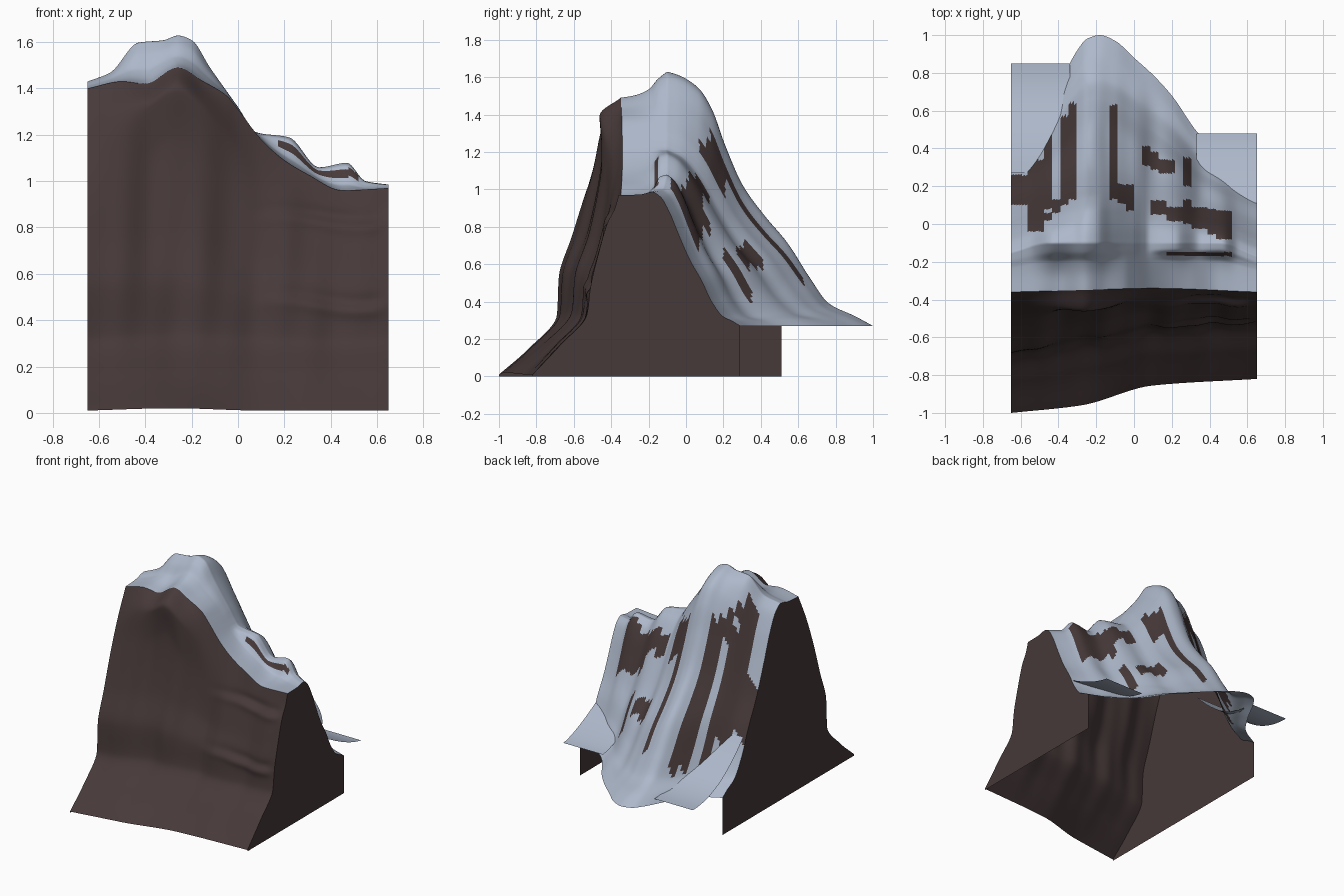
import bpy, bmesh, math

if "Cube" in bpy.data.objects:
    bpy.data.objects.remove(bpy.data.objects["Cube"])

W, NX = 0.65, 90


def material(name, rgb):
    m = bpy.data.materials.new(name)
    m.diffuse_color = (*rgb, 1)
    m.use_nodes = True
    m.node_tree.nodes["Principled BSDF"].inputs["Base Color"].default_value = m.diffuse_color
    return m


ROCK = material("dark rock", (0.063, 0.041, 0.041))
SNOW = material("blue snow", (0.42, 0.48, 0.59))


def curve(keys, t):
    """Smooth interpolation through (t, value) keys, without overshoot."""
    t = min(max(t, keys[0][0]), keys[-1][0])
    i = next(k for k in range(len(keys) - 1) if t <= keys[k + 1][0])

    def seg(k):
        return (keys[k + 1][1] - keys[k][1]) / (keys[k + 1][0] - keys[k][0])

    def slope(k):
        if k == 0 or k == len(keys) - 1:
            return seg(min(k, len(keys) - 2))
        a, b = seg(k - 1), seg(k)
        return 0 if a * b <= 0 else 2 * a * b / (a + b)
    (t0, a), (t1, b) = keys[i], keys[i + 1]
    h = t1 - t0
    u = (t - t0) / h
    return ((2*u**3 - 3*u*u + 1) * a + (u**3 - 2*u*u + u) * h * slope(i)
            + (3*u*u - 2*u**3) * b + (u**3 - u*u) * h * slope(i + 1))


# Outlines across the width
EDGE = [(-.65, 1.40), (-.5, 1.43), (-.4, 1.42), (-.26, 1.49), (-.15, 1.43), (-.05, 1.37), (0, 1.31),
        (.1, 1.18), (.2, 1.09), (.3, 1.03), (.45, .96), (.65, .97)]
RIDGE = [(-.65, 1.43), (-.55, 1.47), (-.43, 1.60), (-.32, 1.61), (-.26, 1.63), (-.2, 1.61), (-.12, 1.49),
         (0, 1.32), (.08, 1.21), (.22, 1.19), (.35, 1.06), (.47, 1.08), (.55, 1.0), (.65, .985)]
RIDGE_Y = [(-.65, -.15), (-.45, -.10), (.45, -.10), (.65, -.17)]
FOOT = [(-.65, .51), (-.5, .60), (-.4, .74), (-.3, .92), (-.25, .98), (-.18, 1.0), (-.1, .97), (0, .88),
        (.1, .79), (.2, .68), (.35, .47), (.5, .35), (.65, .29)]
# Falling profiles of the snow at the sides and under the peak
FALL = [(0, 1), (.08, .96), (.17, .86), (.28, .69), (.41, .5), (.55, .34), (.67, .18), (.8, .07), (.91, .035), (1, 0)]
FALL_PEAK = [(0, 1), (.06, .985), (.155, .935), (.22, .85), (.28, .715), (.37, .545), (.48, .42), (.59, .316),
             (.7, .18), (.79, .085), (.91, .04), (1, 0)]
# Rise from the cliff top to the ridge, on the low shoulder and under the peak
RISE = [(0, 0), (.35, .06), (.6, .18), (.72, .45), (.85, .9), (1, 1)]
RISE_PEAK = [(0, 0), (.3, .09), (.6, .32), (.8, .72), (1, 1)]
# Cliff sections from base to top: x, then (y, z) pairs
SECTIONS = [
    (-.65, [(-1, .01), (-.84, .15), (-.69, .33), (-.68, .53), (-.61, .75), (-.53, 1.0), (-.45, 1.21), (-.36, 1.40)]),
    (-.28, [(-.96, .02), (-.78, .17), (-.62, .35), (-.60, .55), (-.52, .80), (-.45, 1.2), (-.46, 1.39), (-.35, 1.49)]),
    (.1, [(-.855, .01), (-.70, .17), (-.56, .33), (-.54, .48), (-.47, .66), (-.43, .83), (-.39, 1.0), (-.34, 1.18)]),
    (.65, [(-.82, .01), (-.67, .17), (-.53, .33), (-.51, .48), (-.47, .65), (-.42, .82), (-.38, .90), (-.36, .97)]),
]


def cliff_point(x, v):
    def across(k, c):
        return curve([(sx, pts[k][c]) for sx, pts in SECTIONS], x)
    y = curve([(k / 7, across(k, 0)) for k in range(8)], v)
    z = curve([(k / 7, across(k, 1)) for k in range(8)], v)
    top = across(7, 1)
    z *= 1 + (curve(EDGE, x) / top - 1) * v
    # broad buttresses
    fade = math.sin(math.pi * v) * (1 - (x / W) ** 4)
    y += fade * (.012 * math.sin(17 * x + 2 * v) + .004 * math.sin(37 * x - 4 * v))
    # ledges on the low shoulder
    right = max(0, min(1, (x - .05) / .3)) * (1 - max(0, (x - .58) / .07))
    for h in (.48, .84):
        d = (z - h - .02 * math.sin(9 * x)) / .035
        y += right * .024 * d * math.exp(-d * d)
    return x, y, z


def snow_point(x, v):
    yr, r, e, f = curve(RIDGE_Y, x), curve(RIDGE, x), curve(EDGE, x), curve(FOOT, x)
    y0 = cliff_point(x, 1)[1]
    r = max(r, e)
    if v < .25:
        s = v / .25
        k = min(1, max(0, .5 - 4 * x))
        rise = (1 - k) * curve(RISE, s) + k * curve(RISE_PEAK, s)
        return x, y0 + (yr - y0) * s, e + (r - e) * rise
    s = (v - .25) / .75
    k = math.exp(-((x + .2) / .22) ** 2)
    z = .27 + (r - .27) * ((1 - k) * curve(FALL, s) + k * curve(FALL_PEAK, s))
    gully = math.sin(math.pi * s) ** 2 * (1 - (x / W) ** 4)
    z += gully * (.014 * math.sin(26 * x + 1.5) + .005 * math.sin(47 * x))
    return x, yr + (f - yr) * s, z


def make(name, bm, mats, smooth=True):
    me = bpy.data.meshes.new(name)
    bm.to_mesh(me)
    bm.free()
    for m in mats:
        me.materials.append(m)
    ob = bpy.data.objects.new(name, me)
    bpy.context.collection.objects.link(ob)
    for p in me.polygons:
        p.use_smooth = smooth
    return ob


def sheet(name, fn, rows, mats, rule=None):
    """Grid surface: fn(x, v) for v from 0 to 1, coloured by a rule on face centres."""
    bm = bmesh.new()
    grid = [[bm.verts.new(fn(-W + 2 * W * i / NX, j / rows)) for i in range(NX + 1)] for j in range(rows + 1)]
    for j in range(rows):
        for i in range(NX):
            f = bm.faces.new((grid[j][i], grid[j][i + 1], grid[j + 1][i + 1], grid[j + 1][i]))
            if rule:
                c = f.calc_center_median()
                f.material_index = int(rule(c.x, c.y))
    return make(name, bm, mats)


# Bare rock showing through the snow: x from, x to, y from, y to
PATCHES = [
    (-.65, -.565, .10, .26), (-.565, -.48, -.04, .34), (-.48, -.435, .08, .50), (-.48, -.435, .02, .06),
    (-.435, -.39, .06, .13), (-.39, -.35, .10, .57), (-.35, -.305, .13, .64),
    (-.13, -.085, .13, .63), (-.085, -.04, .11, .21), (-.04, 0, .07, .21),
    (.04, .085, .31, .41), (.085, .13, .29, .38), (.13, .217, .27, .34), (.26, .305, .20, .35),
    (.09, .175, .05, .125), (.175, .26, .015, .09), (.26, .305, 0, .13), (.305, .39, -.025, .09),
    (.39, .435, -.055, .08), (.435, .52, -.08, .07), (.17, .52, -.17, -.15),
]


def bare(x, y):
    return any(a < x < b and c < y < d for a, b, c, d in PATCHES)


sheet("rock_face", cliff_point, 80, [ROCK])
sheet("snow_slope", snow_point, 150, [SNOW, ROCK], bare)

# Flat side walls under the end profiles, fanned from an inner point
for name, x in (("left_wall", -W), ("right_wall", W)):
    bm = bmesh.new()
    pts = [cliff_point(x, j / 80) for j in range(81)] + [snow_point(x, j / 150) for j in range(1, 151)]
    pts = [(x, pts[0][1], 0)] + pts + [(x, pts[-1][1], 0)]
    if x > 0:
        pts.reverse()
    hub = bm.verts.new((x, -.1, .3))
    rim = [bm.verts.new(p) for p in pts]
    for a, b in zip(rim, rim[1:] + rim[:1]):
        bm.faces.new((hub, a, b))
    make(name, bm, [ROCK], False)

# Thin snow aprons reaching out at the back corners
for name, x0, x1, ya, za, yb, zb, p in (("left_apron", -W, -.34, .27, .62, .85, .31, 2.1),
                                        ("right_apron", .33, W, .11, .46, .48, .31, 1.4)):
    bm = bmesh.new()
    rows = []
    for j in range(13):
        s = j / 12
        y, z = ya + (yb - ya) * s, zb + (za - zb) * (1 - s) ** p
        rows.append([bm.verts.new((x, y, z)) for x in (x0, x1)])
    for a, b in zip(rows, rows[1:]):
        bm.faces.new((a[0], a[1], b[1], b[0]))
    make(name, bm, [SNOW])
